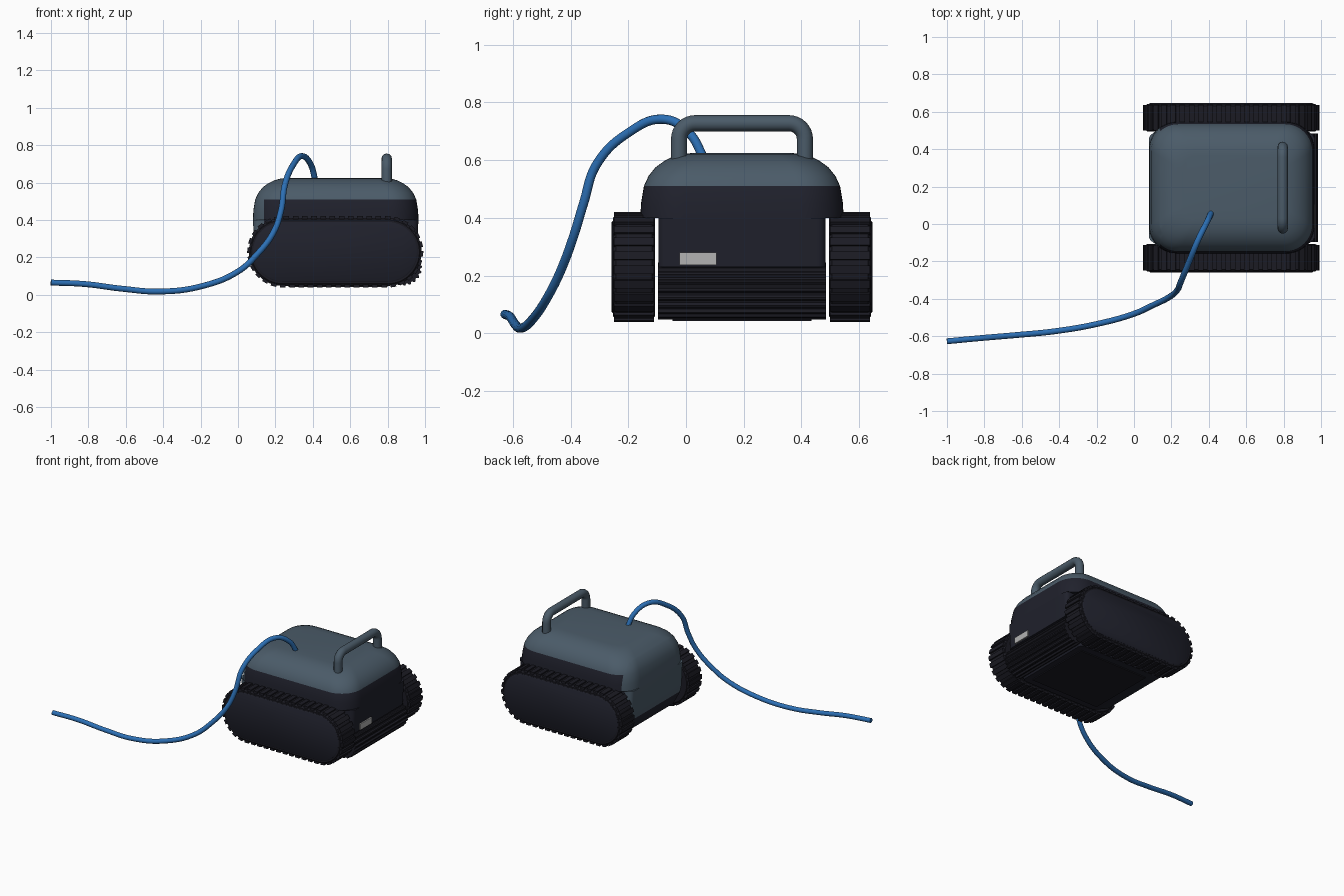
import bpy, bmesh, math
from mathutils import Matrix, Vector

if "Cube" in bpy.data.objects:
    bpy.data.objects.remove(bpy.data.objects["Cube"])


def material(name, rgb):
    m = bpy.data.materials.new(name)
    m.use_nodes = True
    m.diffuse_color = (*rgb, 1)
    b = m.node_tree.nodes["Principled BSDF"]
    b.inputs["Base Color"].default_value = (*rgb, 1)
    b.inputs["Roughness"].default_value = 0.6
    return m


SLATE = material("slate_grey", (0.07, 0.105, 0.14))
DARK = material("dark_navy", (0.014, 0.015, 0.025))
RUBBER = material("black_rubber", (0.011, 0.011, 0.017))
BLUE = material("cable_blue", (0.025, 0.16, 0.46))
PALE = material("pale_grey", (0.45, 0.45, 0.45))
CY = 0.194


def finish(name, bm, mats, smooth=True):
    bmesh.ops.recalc_face_normals(bm, faces=bm.faces)
    me = bpy.data.meshes.new(name)
    bm.to_mesh(me)
    bm.free()
    ob = bpy.data.objects.new(name, me)
    bpy.context.collection.objects.link(ob)
    for m in mats:
        me.materials.append(m)
    if smooth:
        select(ob)
        bpy.ops.object.shade_smooth_by_angle(angle=math.radians(35))
    return ob


def select(ob):
    bpy.ops.object.select_all(action="DESELECT")
    ob.select_set(True)
    bpy.context.view_layer.objects.active = ob


def add_box(bm, lo, hi):
    lo, hi = Vector(lo), Vector(hi)
    mat = Matrix.Translation((lo + hi) / 2) @ Matrix.Diagonal((*(hi - lo), 1))
    bmesh.ops.create_cube(bm, size=1, matrix=mat)


def box(name, lo, hi, mat):
    bm = bmesh.new()
    add_box(bm, lo, hi)
    return finish(name, bm, [mat], False)


def loft(bm, rings):
    loops = [[bm.verts.new(p) for p in ring] for ring in rings]
    n = len(loops[0])
    for a, b in zip(loops, loops[1:]):
        for i in range(n):
            bm.faces.new((a[i], a[(i + 1) % n], b[(i + 1) % n], b[i]))
    bm.faces.new(loops[0])
    bm.faces.new(loops[-1])


def rounded_ring(x0, x1, hy, r, z, steps=10):
    pts = []
    corners = ((x1 - r, hy - r), (x0 + r, hy - r), (x0 + r, r - hy), (x1 - r, r - hy))
    for q, (cx, cy) in enumerate(corners):
        for i in range(steps + 1):
            a = (q + i / steps) * math.pi / 2
            pts.append((cx + r * math.cos(a), CY + cy + r * math.sin(a), z))
    return pts


def tube(name, pts, radius, mat, spline_type):
    cu = bpy.data.curves.new(name, "CURVE")
    cu.dimensions = "3D"
    cu.bevel_depth = radius
    cu.bevel_resolution = 4
    cu.resolution_u = 10
    cu.use_fill_caps = True
    sp = cu.splines.new(spline_type)
    if spline_type == "BEZIER":
        sp.bezier_points.add(len(pts) - 1)
        for bp, p in zip(sp.bezier_points, pts):
            bp.co = p
            bp.handle_left_type = bp.handle_right_type = "AUTO"
    else:
        sp.points.add(len(pts) - 1)
        for sp_p, p in zip(sp.points, pts):
            sp_p.co = (*p, 1)
    cu.materials.append(mat)
    ob = bpy.data.objects.new(name, cu)
    bpy.context.collection.objects.link(ob)
    select(ob)
    bpy.ops.object.convert(target="MESH")
    bpy.ops.object.shade_smooth_by_angle(angle=math.radians(40))


# Body shell: narrow chassis between the tracks, then a domed hood
X0, X1, HY = 0.08, 0.965, 0.352
chassis = [(0.24, 0.84, 0.05), (0.15, 0.87, 0.09), (0.1, 0.89, 0.18),
           (0.09, 0.9, 0.225), (0.088, 0.955, 0.23), (X0, X1, 0.4)]
rings = [rounded_ring(a, b, 0.29, 0.03, z) for a, b, z in chassis]
hood = [(0.4, 0), (0.45, 0.002), (0.51, 0.012), (0.545, 0.028), (0.575, 0.052),
        (0.597, 0.082), (0.612, 0.112), (0.621, 0.145), (0.625, 0.18)]
for z, inset in hood:
    rings.append(rounded_ring(X0 + inset, X1 - inset, HY - inset, 0.15 - inset * 0.4, z))
bm = bmesh.new()
loft(bm, rings)
for co, no in (((0.14, 0, 0), (1, 0, 0)), ((0, 0, 0.19), (0, 0, 1))):
    bmesh.ops.bisect_plane(bm, geom=bm.verts[:] + bm.edges[:] + bm.faces[:],
                           plane_co=co, plane_no=no)
for f in bm.faces:
    c = f.calc_center_median()
    f.material_index = 0 if c.z > 0.51 or (c.x < 0.14 and c.z > 0.19) else 1
finish("body_shell", bm, [SLATE, DARK])

# Underside plate and front label
box("underside_plate", (0.27, CY - 0.24, 0.043), (0.8, CY + 0.24, 0.052), RUBBER)
box("label_plate", (0.958, -0.022, 0.237), (0.967, 0.105, 0.28), PALE)

# Tracks
R, XA, XB, ZC = 0.182, 0.24, 0.80, 0.23


def stadium(y, r, steps=24):
    pts = []
    for cx, start in ((XB, -0.5), (XA, 0.5)):
        for i in range(steps + 1):
            a = (start + i / steps) * math.pi
            pts.append((cx + r * math.cos(a), y, ZC + r * math.sin(a)))
    return pts


def path_point(d):
    run, arc = XB - XA, math.pi * R
    half, d = divmod(d, run + arc)
    if d < run:
        p, a = Vector((XA + d, 0, ZC - R)), -math.pi / 2
    else:
        a = -math.pi / 2 + (d - run) / R
        p = Vector((XB + R * math.cos(a), 0, ZC + R * math.sin(a)))
    if half:
        p = Vector((XA + XB - p.x, 0, 2 * ZC - p.z))
        a += math.pi
    return p, a


length = 2 * (XB - XA + math.pi * R)
COUNT = 46
for side, tag in ((-1, "right"), (1, "left")):
    yc = CY + side * 0.374
    bm = bmesh.new()
    loft(bm, [stadium(yc + dy, R - inset) for dy, inset in
              ((-0.073, 0.012), (-0.063, 0), (0.063, 0), (0.073, 0.012))])
    finish(tag + "_track_belt", bm, [RUBBER])

    bm = bmesh.new()
    for i in range(COUNT):
        p, a = path_point(i * length / COUNT)
        m = Matrix.Translation((p.x, yc, p.z)) @ Matrix.Rotation(-a, 4, "Y")
        bmesh.ops.create_cube(bm, size=1, matrix=m @ Matrix.Diagonal((0.017, 0.138, 0.03, 1)))
    finish(tag + "_track_treads", bm, [RUBBER], False)

    bm = bmesh.new()
    loft(bm, [stadium(yc + side * dy, R - inset) for dy, inset in
              ((0.06, 0.022), (0.074, 0.022), (0.078, 0.028))])
    finish(tag + "_track_side_plate", bm, [DARK])

# Ribbed roller brush along the front edge of the chassis
bm = bmesh.new()
ribs = 20
profile = []
for i in range(ribs * 4):
    a = 2 * math.pi * i / (ribs * 4)
    r = 0.098 if i % 4 < 2 else 0.088
    profile.append((0.886 + r * math.cos(a), 0.147 + r * math.sin(a)))
loft(bm, [[(x, CY + y, z) for x, z in profile] for y in (-0.291, 0.291)])
finish("roller_brush", bm, [RUBBER], False)

# Carry handle
HX, W, TOP, BEND = 0.795, 0.218, 0.728, 0.055
pts = [(HX, CY - W, 0.56)]
for s, start in ((-1, 1.0), (1, 0.5)):
    for i in range(9):
        a = (start - 0.5 * i / 8) * math.pi
        pts.append((HX, CY + s * (W - BEND) + BEND * math.cos(a),
                    TOP - BEND + BEND * math.sin(a)))
pts.append((HX, CY + W, 0.56))
tube("carry_handle", pts, 0.028, SLATE, "POLY")

# Trailing power cable
cable = [(0.415, 0.065, 0.6), (0.39, 0.01, 0.695), (0.345, -0.08, 0.742),
         (0.295, -0.2, 0.695), (0.25, -0.31, 0.585), (0.23, -0.355, 0.45),
         (0.19, -0.39, 0.335), (0.1, -0.435, 0.215), (0, -0.48, 0.125),
         (-0.2, -0.535, 0.045), (-0.42, -0.573, 0.018), (-0.62, -0.593, 0.033),
         (-0.82, -0.61, 0.058), (-1, -0.627, 0.066)]
tube("power_cable", cable, 0.016, BLUE, "BEZIER")
